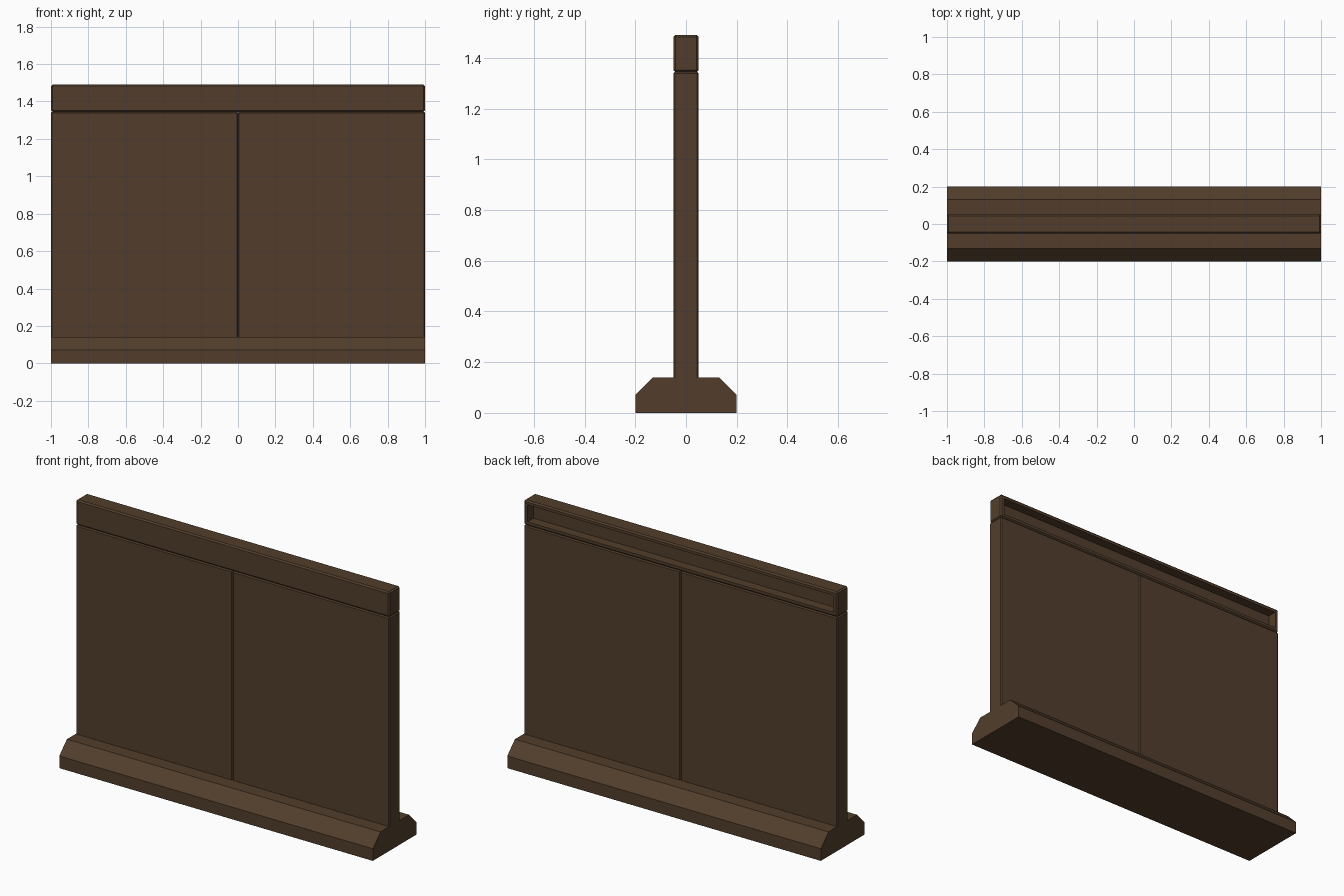
import bpy, bmesh
from mathutils import Vector

if "Cube" in bpy.data.objects:
    bpy.data.objects.remove(bpy.data.objects["Cube"])

brown = bpy.data.materials.new("dark_brown")
brown.diffuse_color = (0.085, 0.048, 0.025, 1)
brown.use_nodes = True
brown.node_tree.nodes["Principled BSDF"].inputs["Base Color"].default_value = brown.diffuse_color


def finish(bm, name):
    bmesh.ops.recalc_face_normals(bm, faces=bm.faces)
    mesh = bpy.data.meshes.new(name)
    bm.to_mesh(mesh)
    bm.free()
    mesh.materials.append(brown)
    obj = bpy.data.objects.new(name, mesh)
    bpy.context.collection.objects.link(obj)
    return obj


def bevelled_box(lo, hi, bevel):
    lo, hi = Vector(lo), Vector(hi)
    bm = bmesh.new()
    bmesh.ops.create_cube(bm, size=1)
    for v in bm.verts:
        v.co = (lo + hi) / 2 + v.co * (hi - lo)
    bmesh.ops.bevel(bm, geom=bm.edges[:], offset=bevel, segments=1,
                    profile=0.5, affect='EDGES')
    return bm


# Base: chamfered plinth profile extruded along x
half = [(0.2, 0), (0.2, 0.07), (0.13, 0.14)]
profile = half + [(-y, z) for y, z in reversed(half)]
bm = bmesh.new()
face = bm.faces.new([bm.verts.new((-1, y, z)) for y, z in profile])
ext = bmesh.ops.extrude_face_region(bm, geom=[face])
for v in ext["geom"]:
    if isinstance(v, bmesh.types.BMVert):
        v.co.x = 1
finish(bm, "base")

# Two wall panels side by side, sunk slightly into the base
for name, x in (("left_panel", -1), ("right_panel", 0)):
    finish(bevelled_box((x, -0.05, 0.12), (x + 1, 0.05, 1.345), 0.006), name)

# Top rail with a long recess in its back face
bm = bevelled_box((-1, -0.05, 1.345), (1, 0.05, 1.49), 0.008)
bm.normal_update()
back = max(bm.faces, key=lambda f: f.calc_area() * f.normal.y)
bmesh.ops.inset_region(bm, faces=[back], thickness=0.022)
pocket = bmesh.ops.extrude_discrete_faces(bm, faces=[back])["faces"][0]
for v in pocket.verts:
    v.co.y -= 0.055
finish(bm, "top_rail")
